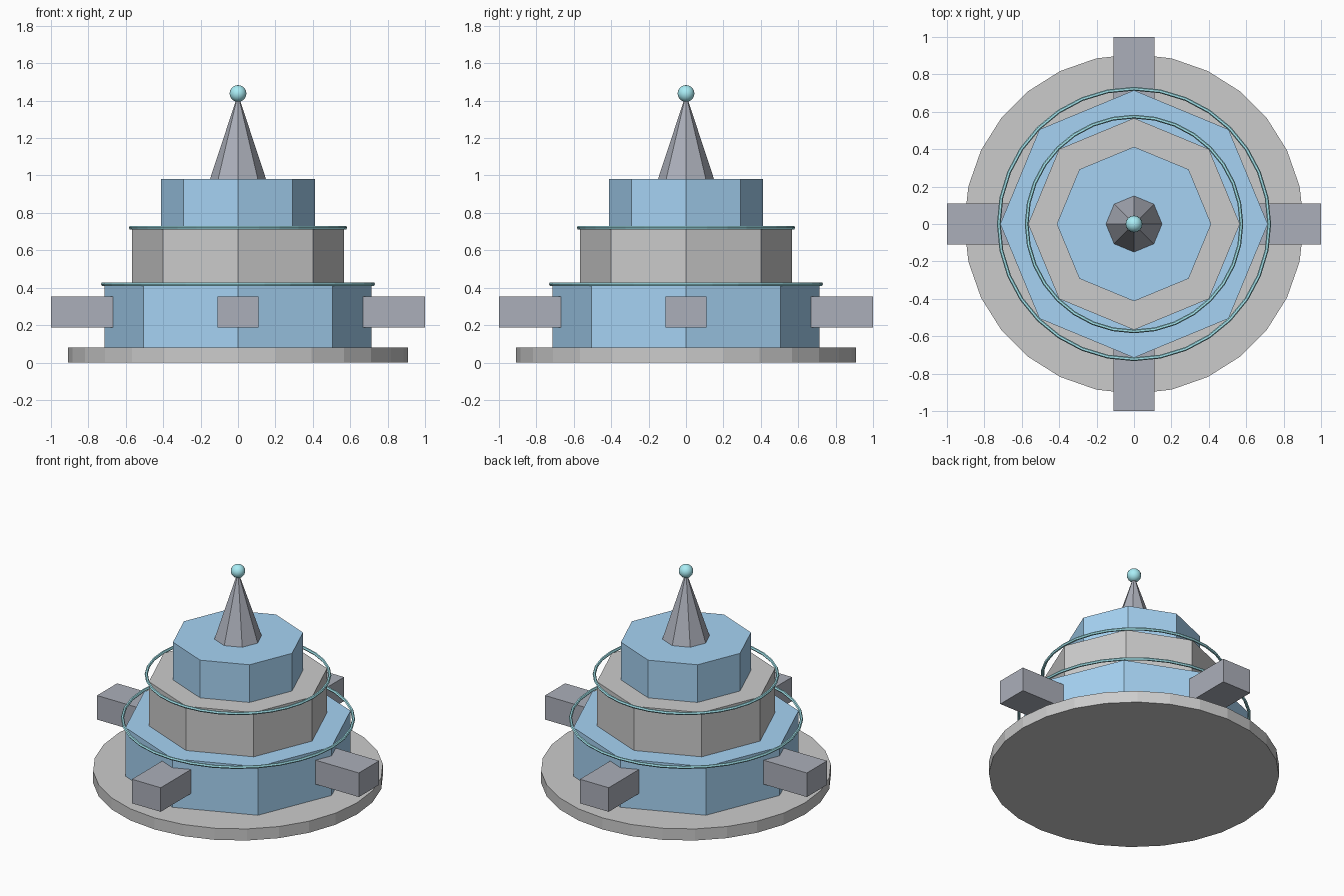
import bpy
from math import pi

if "Cube" in bpy.data.objects:
    bpy.data.objects.remove(bpy.data.objects["Cube"])


def material(name, rgb):
    m = bpy.data.materials.new(name)
    m.diffuse_color = (*rgb, 1)
    m.use_nodes = True
    m.node_tree.nodes["Principled BSDF"].inputs["Base Color"].default_value = m.diffuse_color
    return m


BLUE = material("blue", (0.38, 0.65, 0.90))
DARK = material("dark_grey", (0.41, 0.43, 0.49))
CYAN = material("cyan", (0.40, 0.85, 0.92))


def finish(name, mat):
    ob = bpy.context.object
    ob.name = name
    if mat:
        ob.data.materials.append(mat)
    return ob


def prism(name, sides, r1, r2, z0, z1, mat=None):
    bpy.ops.mesh.primitive_cone_add(vertices=sides, radius1=r1, radius2=r2,
                                    depth=z1 - z0, location=(0, 0, (z0 + z1) / 2))
    return finish(name, mat)


# Round base and three octagonal tiers
prism("base_disc", 28, 0.908, 0.908, 0, 0.08)
prism("lower_tier", 8, 0.715, 0.715, 0.08, 0.415, BLUE)
prism("middle_tier", 8, 0.566, 0.566, 0.415, 0.72)
prism("upper_tier", 8, 0.413, 0.413, 0.72, 0.98, BLUE)

# Spire with glowing tip
prism("spire", 8, 0.15, 0, 0.98, 1.435, DARK)
bpy.ops.mesh.primitive_uv_sphere_add(segments=16, ring_count=10, radius=0.045,
                                     location=(0, 0, 1.438))
finish("spire_tip", CYAN)
bpy.ops.object.shade_smooth_by_angle()

# Thin rings around the tier tops
for name, r, z in (("lower_ring", 0.723, 0.419), ("middle_ring", 0.574, 0.721)):
    bpy.ops.mesh.primitive_torus_add(major_segments=32, minor_segments=6,
                                     major_radius=r, minor_radius=0.01,
                                     location=(0, 0, z))
    finish(name, CYAN)

# Four docking arms sticking out of the lower tier
for name, dx, dy in (("right_arm", 1, 0), ("back_arm", 0, 1),
                     ("left_arm", -1, 0), ("front_arm", 0, -1)):
    bpy.ops.mesh.primitive_cube_add(size=1, location=(0.8 * dx, 0.8 * dy, 0.27),
                                    rotation=(0, 0, pi / 2 * abs(dy)))
    ob = finish(name, DARK)
    ob.scale = (0.4, 0.22, 0.166)
